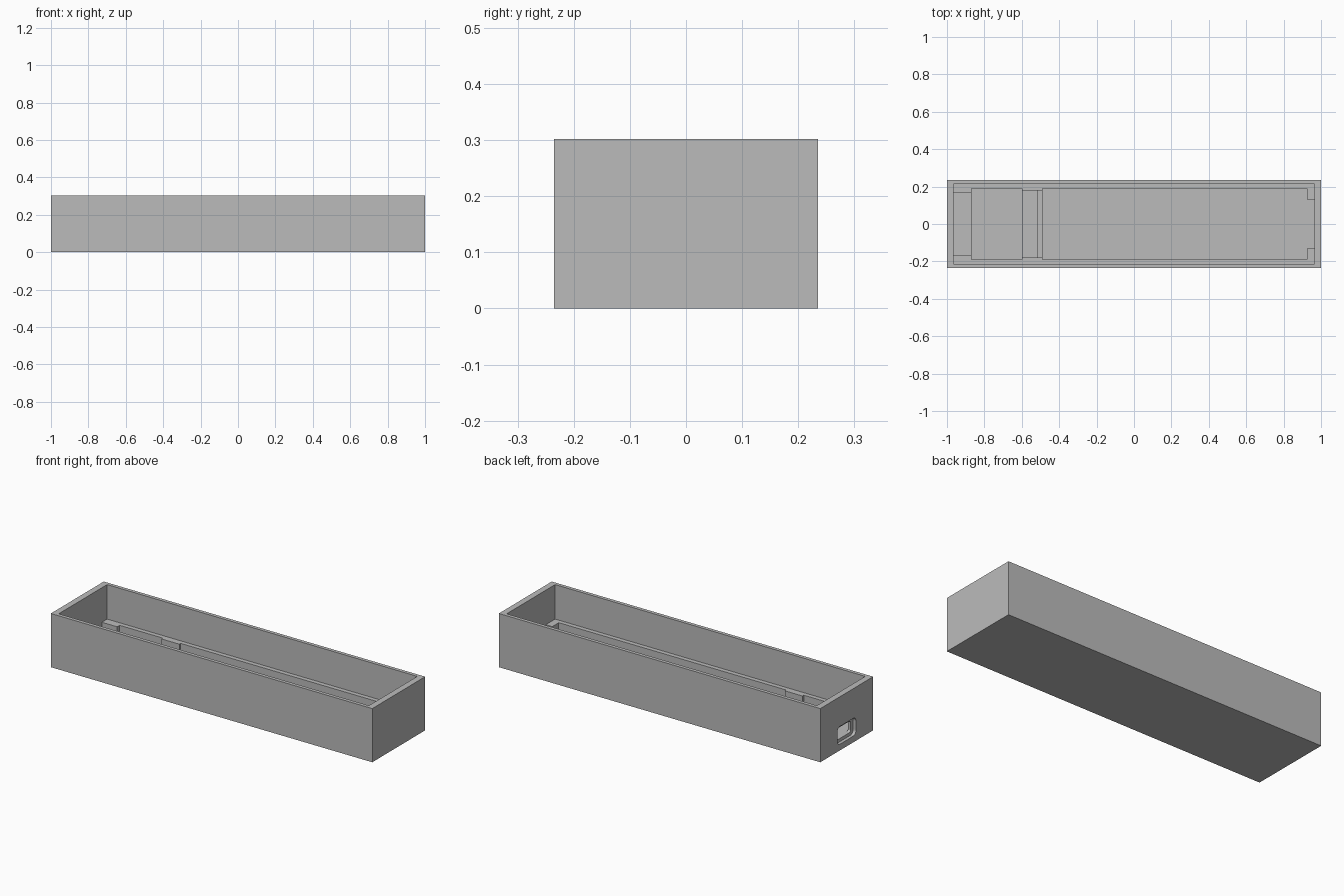
import bpy, bmesh
from math import cos, sin, pi

cube = bpy.data.objects.get("Cube")
if cube:
    bpy.data.objects.remove(cube, do_unlink=True)

grey = bpy.data.materials.new("plain_grey")
grey.use_nodes = True
GREY = (0.5, 0.5, 0.5, 1)
grey.diffuse_color = GREY
grey.node_tree.nodes["Principled BSDF"].inputs["Base Color"].default_value = GREY


def prism(name, outline, direction):
    """Extrude a flat outline along a direction into a closed solid."""
    bm = bmesh.new()
    face = bm.faces.new([bm.verts.new(p) for p in outline])
    grown = bmesh.ops.extrude_face_region(bm, geom=[face])["geom"]
    verts = [g for g in grown if isinstance(g, bmesh.types.BMVert)]
    bmesh.ops.translate(bm, verts=verts, vec=direction)
    bmesh.ops.recalc_face_normals(bm, faces=bm.faces)
    mesh = bpy.data.meshes.new(name)
    bm.to_mesh(mesh)
    bm.free()
    mesh.materials.append(grey)
    obj = bpy.data.objects.new(name, mesh)
    bpy.context.collection.objects.link(obj)
    return obj


def block(name, x0, x1, half_y, z0, z1):
    """Box centred on y = 0."""
    outline = [(x0, -half_y, z0), (x1, -half_y, z0), (x1, half_y, z0), (x0, half_y, z0)]
    return prism(name, outline, (0, 0, z1 - z0))


def rounded_slot(name, x0, x1, half_y, half_z, mid_z, radius, steps=6):
    """Rounded rectangle in the end wall, running along x."""
    outline = []
    for corner, (sy, sz) in enumerate([(1, 1), (-1, 1), (-1, -1), (1, -1)]):
        for i in range(steps + 1):
            a = (corner + i / steps) * pi / 2
            outline.append((x0, sy * (half_y - radius) + radius * cos(a),
                            mid_z + sz * (half_z - radius) + radius * sin(a)))
    return prism(name, outline, (x1 - x0, 0, 0))


def cut(target, cutter):
    cutter.hide_render = True
    mod = target.modifiers.new("cut", "BOOLEAN")
    mod.operation = "DIFFERENCE"
    mod.solver = "EXACT"
    mod.object = cutter
    bpy.context.view_layer.objects.active = target
    bpy.ops.object.modifier_apply(modifier=mod.name)
    bpy.data.objects.remove(cutter, do_unlink=True)


# Outer case
case = block("case_body", -1, 1, 0.235, 0, 0.302)

# Upper cavity, leaving the rim and the side rails
RAIL_Z, OVER, FLOOR = 0.108, 0.2, 0.03
cut(case, block("upper_cavity", -0.965, 0.965, 0.215, RAIL_Z, 0.4))

# Long compartment, narrowed at its far end by two corner tabs
cut(case, block("long_compartment", -0.49, 0.925, 0.19, FLOOR, OVER))
cut(case, block("tab_gap", 0.9, 0.965, 0.132, FLOOR, OVER))

# Short compartment, with board shelves at both of its ends
cut(case, block("short_compartment", -0.87, -0.60, 0.19, FLOOR, OVER))
cut(case, block("end_shelf", -0.965, -0.86, 0.168, 0.05, OVER))
cut(case, block("middle_shelf", -0.61, -0.515, 0.178, 0.05, OVER))
cut(case, block("divider_top", -0.53, -0.48, 0.178, 0.065, OVER))

# Socket in the end wall: rounded recess and a smaller opening through it
cut(case, rounded_slot("socket_recess", -1.05, -0.982, 0.083, 0.05, 0.085, 0.025))
cut(case, rounded_slot("socket_opening", -1.05, -0.94, 0.06, 0.032, 0.085, 0.012))

for poly in case.data.polygons:
    poly.use_smooth = False
